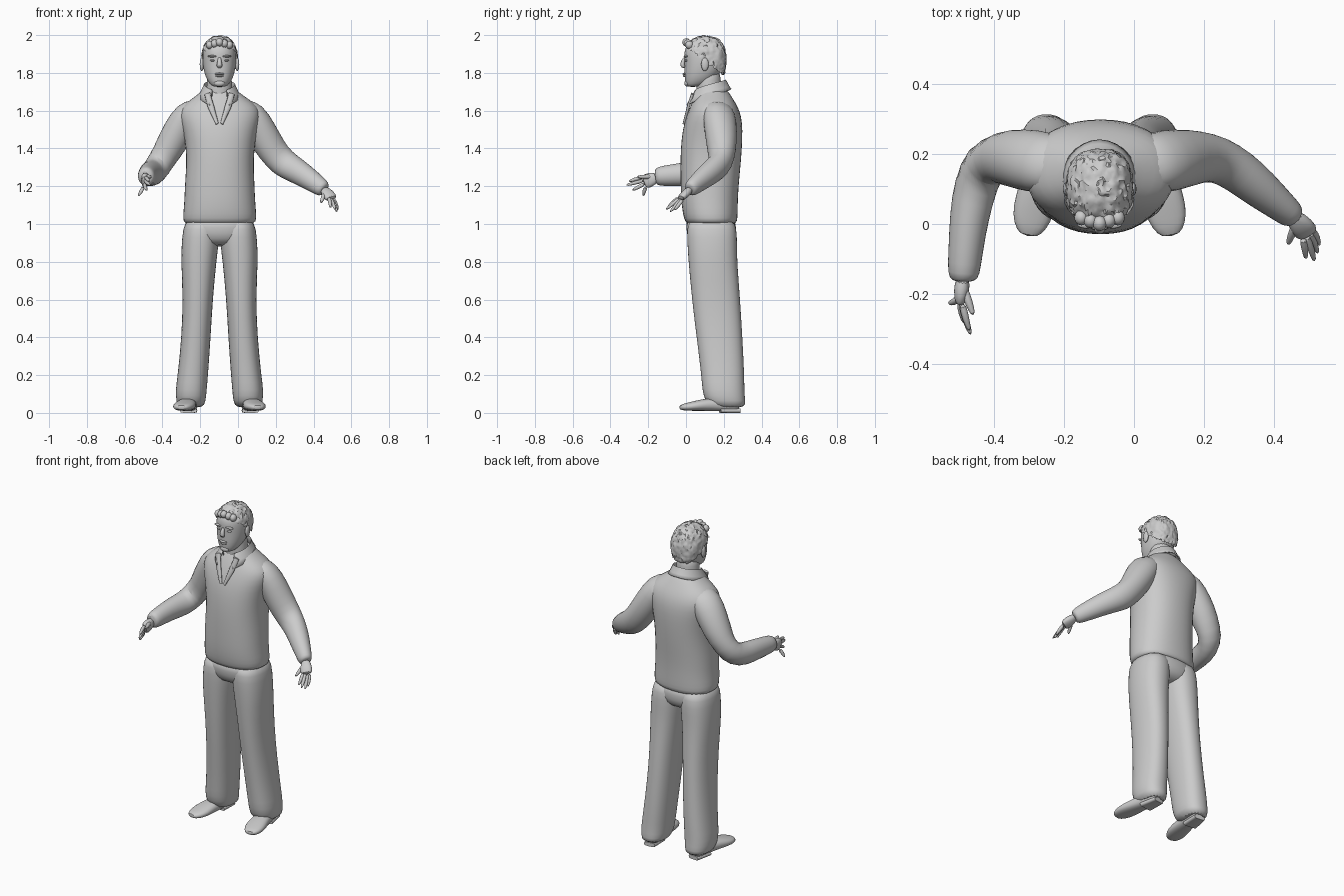
import bpy, bmesh, math, random
from mathutils import Vector, noise

random.seed(4)
if "Cube" in bpy.data.objects:
    bpy.data.objects.remove(bpy.data.objects["Cube"])

MID = -0.098          # body centre line in x

grey = bpy.data.materials.new("plain_grey")
grey.use_nodes = True
GREY = (0.6, 0.6, 0.6, 1)
grey.diffuse_color = GREY
grey.node_tree.nodes["Principled BSDF"].inputs["Base Color"].default_value = GREY


def finish(name, bm, subdivide=0, angle=60):
    """Turn a bmesh into a smooth-shaded object."""
    bmesh.ops.recalc_face_normals(bm, faces=bm.faces)
    mesh = bpy.data.meshes.new(name)
    bm.to_mesh(mesh)
    bm.free()
    obj = bpy.data.objects.new(name, mesh)
    bpy.context.collection.objects.link(obj)
    mesh.materials.append(grey)
    bpy.ops.object.select_all(action="DESELECT")
    obj.select_set(True)
    bpy.context.view_layer.objects.active = obj
    bpy.ops.object.shade_smooth_by_angle(angle=math.radians(angle))
    if subdivide:
        mod = obj.modifiers.new("soften", "SUBSURF")
        mod.levels = mod.render_levels = subdivide
    return obj


def skin(bm, rings, cap=True):
    """Bridge a list of equal vertex rings with quads."""
    loops = [[bm.verts.new(p) for p in ring] for ring in rings]
    n = len(loops[0])
    for a, b in zip(loops, loops[1:]):
        for i in range(n):
            j = (i + 1) % n
            bm.faces.new((a[i], a[j], b[j], b[i]))
    if cap:
        bm.faces.new(loops[0])
        bm.faces.new(loops[-1])


def oval(centre, u, v, power=2.0, sides=20):
    """Superellipse ring spanned by the half axes u and v."""
    ring = []
    for i in range(sides):
        t = math.tau * i / sides
        c, s = math.cos(t), math.sin(t)
        c = math.copysign(abs(c) ** (2 / power), c)
        s = math.copysign(abs(s) ** (2 / power), s)
        ring.append(Vector(centre) + u * c + v * s)
    return ring


def stack(name, sections, power=2.2, mirrored=False):
    """Upright loft; each section is z, x low, x high, y low, y high."""
    rings = []
    for z, x0, x1, y0, y1 in sections:
        if mirrored:
            x0, x1 = 2 * MID - x1, 2 * MID - x0
        rings.append(oval(((x0 + x1) / 2, (y0 + y1) / 2, z),
                          Vector(((x1 - x0) / 2, 0, 0)), Vector((0, (y1 - y0) / 2, 0)), power))
    bm = bmesh.new()
    skin(bm, rings)
    return finish(name, bm, 1)


def limb(name, path, up=(0, 0, 1), sides=12, power=2.0, subdivide=1):
    """Tube along a path; each point is x, y, z, side radius, up radius."""
    pts = [Vector(p[:3]) for p in path]
    rings = []
    for i, p in enumerate(path):
        along = (pts[min(i + 1, len(pts) - 1)] - pts[max(i - 1, 0)]).normalized()
        side = along.cross(Vector(up)).normalized()
        rings.append(oval(pts[i], side * p[3], side.cross(along) * p[4], power, sides))
    bm = bmesh.new()
    skin(bm, rings)
    return finish(name, bm, subdivide)


def blob(name, centre, radii):
    """Small ellipsoid."""
    bm = bmesh.new()
    bmesh.ops.create_uvsphere(bm, u_segments=14, v_segments=8, radius=1)
    for v in bm.verts:
        v.co = Vector([c + r * k for c, r, k in zip(centre, radii, v.co)])
    return finish(name, bm)


# Sweater body and trouser seat
stack("sweater", [
    (1.0, -.275, .08, .01, .26), (1.01, -.292, .097, -.006, .272), (1.05, -.293, .1, -.018, .275),
    (1.12, -.286, .093, -.027, .276), (1.2, -.284, .09, -.03, .28), (1.3, -.276, .085, -.032, .29),
    (1.4, -.276, .088, -.03, .298), (1.5, -.295, .105, -.02, .302), (1.57, -.318, .125, 0, .295),
    (1.62, -.305, .115, .02, .276), (1.66, -.25, .06, .038, .252),
    (1.7, -.195, 0, .06, .226), (1.73, -.17, -.025, .08, .2)], 2.3)
stack("trouser_seat", [
    (1.05, -.28, .085, 0, .26), (.98, -.285, .09, -.002, .268), (.92, -.27, .075, .008, .265),
    (.88, -.2, .005, .05, .22)], 2.4)

for side, flip in (("right", False), ("left", True)):
    # Trouser legs
    stack(side + "_trouser_leg", [
        (1.03, -.27, -.11, .02, .25), (.98, -.293, -.098, .002, .27), (.88, -.3, -.103, .007, .272),
        (.8, -.302, -.114, .012, .272), (.6, -.292, -.133, .03, .288), (.4, -.3, -.144, .055, .3),
        (.2, -.32, -.158, .08, .31), (.12, -.332, -.165, .085, .31), (.06, -.328, -.17, .1, .315),
        (.025, -.315, -.185, .14, .315)], 2.3, flip)
    # Shoes with a heel block, toes turned slightly out
    s = -1 if flip else 1
    fx = lambda x: MID + s * (x - MID)
    limb(side + "_shoe", [
        (fx(-.25), .285, .035, .03, .03), (fx(-.252), .26, .04, .042, .036),
        (fx(-.262), .18, .045, .046, .037), (fx(-.275), .1, .043, .056, .034),
        (fx(-.286), .04, .036, .062, .026), (fx(-.296), -.005, .031, .05, .02),
        (fx(-.302), -.036, .028, .025, .012)], power=2.5)
    limb(side + "_heel", [(fx(-.25), .285, .012, .035, .012), (fx(-.262), .18, .012, .045, .012)],
         power=4, subdivide=0)

# Sleeves, each ending in a cuff
limb("right_sleeve", [
    (-.2, .17, 1.63, .07, .045), (-.262, .175, 1.583, .095, .078), (-.315, .185, 1.49, .09, .085),
    (-.375, .19, 1.385, .08, .08), (-.425, .175, 1.305, .072, .078), (-.452, .11, 1.268, .065, .072),
    (-.47, .02, 1.266, .057, .066), (-.48, -.08, 1.258, .05, .058), (-.486, -.145, 1.252, .047, .052),
    (-.486, -.165, 1.25, .034, .04)], (0, .3, 1), 16)
limb("left_sleeve", [
    (.01, .17, 1.63, .07, .045), (.068, .175, 1.583, .095, .078), (.12, .185, 1.49, .09, .085),
    (.18, .19, 1.39, .077, .083), (.238, .187, 1.322, .066, .08), (.3, .15, 1.288, .064, .07),
    (.36, .1, 1.25, .058, .062), (.42, .05, 1.208, .045, .052), (.45, .025, 1.187, .04, .045),
    (.46, .018, 1.18, .028, .032)], (0, .3, 1), 16)


# Hands: flat palm, four fingers and a thumb
def hand(side, wrist, knuckles, tips, thumb, thick, wide, up):
    wrist, knuckles = Vector(wrist), [Vector(k) for k in knuckles]
    centre = (knuckles[0] + knuckles[1]) / 2
    middle = wrist.lerp(centre, .55)
    limb(side + "_palm", [(*wrist, thick, wide * .7), (*middle, thick * 1.05, wide),
                          (*centre, thick * .7, wide)], up, 12, 2.4)
    for i, tip in enumerate(tips):
        base, tip = knuckles[0].lerp(knuckles[1], i / 3), Vector(tip)
        base = base.lerp(wrist, .12)
        bend = base.lerp(tip, .5) + (base - wrist).normalized() * .008
        limb(f"{side}_finger_{i}", [(*base, .012, .012), (*bend, .011, .011), (*tip, .006, .006)], up, 8)
    root, end = wrist.lerp(knuckles[0], .3), Vector(thumb)
    limb(side + "_thumb", [(*root, .014, .014), (*root.lerp(end, .55), .013, .013),
                           (*end, .007, .007)], up, 8)


hand("right", (-.487, -.15, 1.25), [(-.49, -.235, 1.248), (-.502, -.22, 1.19)],
     [(-.468, -.305, 1.225), (-.464, -.318, 1.205), (-.482, -.285, 1.178), (-.528, -.225, 1.148)],
     (-.457, -.262, 1.25), .022, .04, (0, 0, 1))
hand("left", (.452, .025, 1.187), [(.485, -.048, 1.135), (.515, -.02, 1.125)],
     [(.49, -.1, 1.085), (.515, -.108, 1.075), (.524, -.085, 1.062), (.528, -.062, 1.072)],
     (.438, -.06, 1.11), .022, .036, (.6, .5, .3))

# Neck and head
stack("neck", [(1.6, -.18, -.015, .06, .2), (1.7, -.168, -.03, .055, .19),
               (1.76, -.165, -.032, .055, .185), (1.82, -.16, -.035, .06, .18)], 2)
stack("head", [
    (1.725, -.13, -.066, .008, .06), (1.74, -.15, -.047, -.004, .12), (1.775, -.172, -.025, -.008, .165),
    (1.82, -.184, -.013, -.009, .195), (1.86, -.188, -.008, -.008, .205), (1.9, -.188, -.008, -.012, .207),
    (1.94, -.184, -.012, -.004, .2), (1.975, -.155, -.04, .03, .16)], 2.2)
limb("nose", [(MID, -.002, 1.885, .009, .008), (MID, -.016, 1.86, .011, .012),
              (MID, -.02, 1.84, .018, .014), (MID, -.008, 1.826, .013, .008)], (0, -1, 0), 10)
blob("upper_lip", (MID, -.008, 1.795), (.026, .01, .006))
blob("lower_lip", (MID, -.007, 1.784), (.022, .01, .006))
blob("chin", (MID, .008, 1.745), (.03, .017, .018))
for s, side in ((-1, "right"), (1, "left")):
    blob(side + "_eye", (MID + s * .036, .002, 1.866), (.014, .01, .006))
    blob(side + "_brow", (MID + s * .038, -.001, 1.888), (.026, .012, .006))
    blob(side + "_ear", (MID + s * .094, .1, 1.845), (.011, .02, .036))

# Tousled short hair, cut along a line falling towards the nape
bm = bmesh.new()
bmesh.ops.create_icosphere(bm, subdivisions=5, radius=1)
for v in bm.verts:
    d = v.co.normalized()
    d /= sum(abs(c) ** 2.4 for c in d) ** (1 / 2.4)
    tuft = noise.cell(d * 7) * .03 + noise.noise(d * 6) * .03 + random.uniform(-.008, .008)
    d *= 1 + tuft - .02
    v.co = Vector((MID + d.x * .097, .1 + d.y * .116, 1.865 + d.z * .133))
low = [v for v in bm.verts if v.co.z < 1.932 - .75 * max(v.co.y, 0) + random.uniform(-.004, .004)]
bmesh.ops.delete(bm, geom=low, context="VERTS")
finish("hair", bm, angle=35)
for i in range(5):
    blob(f"front_lock_{i}", (MID + (i - 2) * .026, .002 + abs(i - 2) * .008, 1.962 - abs(i - 2) * .007),
         (.02, .022, .022))

# Turned-down collar, open at the front
bm = bmesh.new()
rows = []
STEPS = 24
for i in range(STEPS + 1):
    t = 2 * i / STEPS - 1
    a = t * math.radians(152)
    front = abs(t) ** 1.5
    z = 1.765 - .055 * front
    rows.append([bm.verts.new((MID + r * math.sin(a), .125 + (r + .004) * math.cos(a) - push * front, z - drop))
                 for r, drop, push in ((.074, .05, 0), (.082, 0, .0), (.1, .035 + .01 * front, .012),
                                       (.112, .05 + .03 * front, .02))])
for a, b in zip(rows, rows[1:]):
    for k in range(len(a) - 1):
        bm.faces.new((a[k], b[k], b[k + 1], a[k + 1]))
collar = finish("collar", bm)
collar.modifiers.new("cloth", "SOLIDIFY").thickness = .008

# Open neck placket in a V
for s, side in ((-1, "right"), (1, "left")):
    limb(side + "_placket", [
        (MID + s * .065, .035, 1.69, .016, .008), (MID + s * .045, .012, 1.62, .017, .008),
        (MID + s * .012, -.012, 1.53, .008, .006)], (0, -1, 0), 8, 3, 0)
